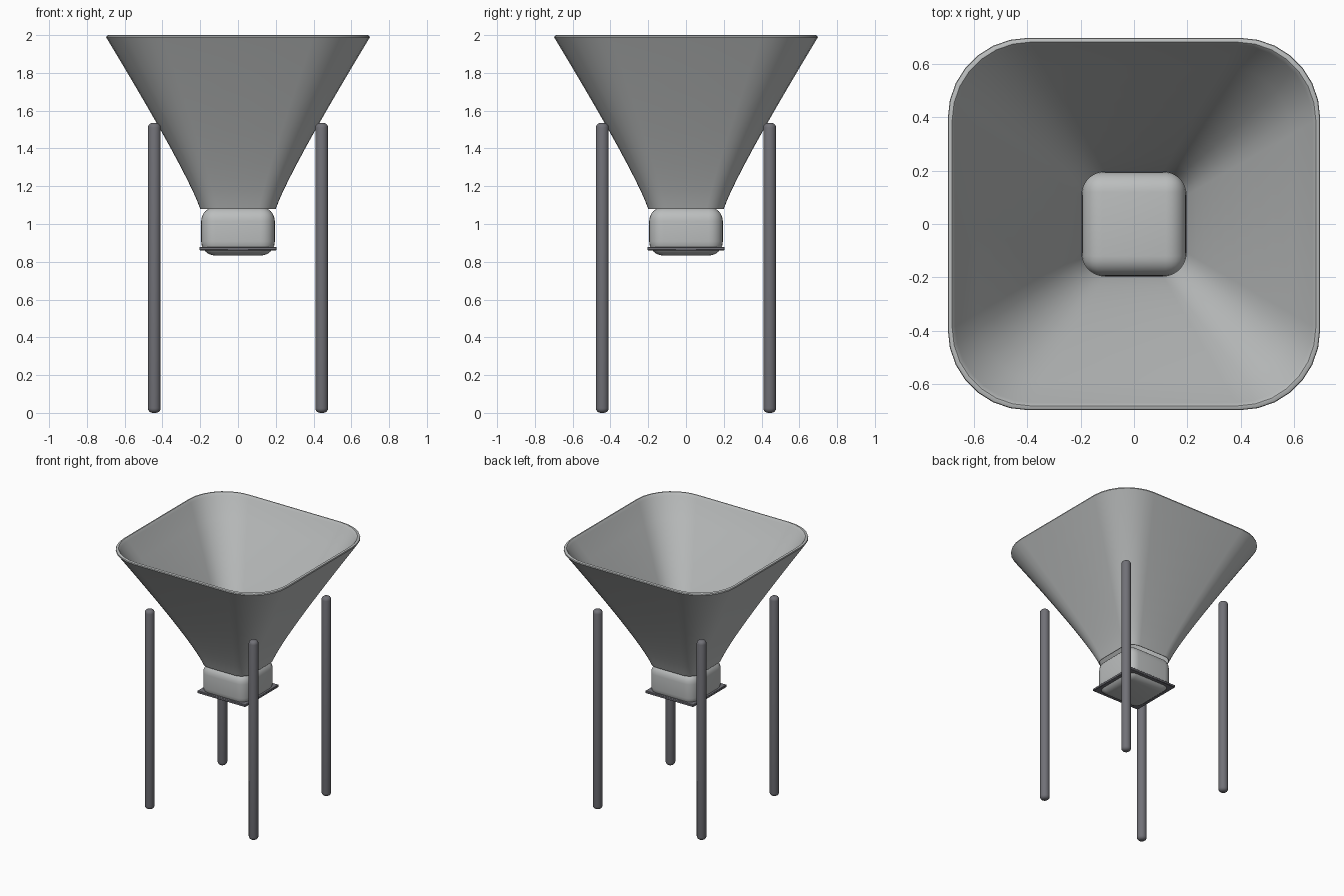
import bpy, bmesh, math

if "Cube" in bpy.data.objects:
    bpy.data.objects.remove(bpy.data.objects["Cube"])


def material(name, rgb):
    m = bpy.data.materials.new(name)
    m.diffuse_color = (*rgb, 1)
    m.use_nodes = True
    m.node_tree.nodes["Principled BSDF"].inputs["Base Color"].default_value = m.diffuse_color
    return m


LIGHT = material("light_grey_metal", (0.50, 0.515, 0.515))
DARK = material("dark_grey_steel", (0.165, 0.165, 0.185))


def finish(name, bm, mat, angle=40):
    bmesh.ops.recalc_face_normals(bm, faces=bm.faces)
    me = bpy.data.meshes.new(name)
    bm.to_mesh(me)
    bm.free()
    me.materials.append(mat)
    ob = bpy.data.objects.new(name, me)
    bpy.context.collection.objects.link(ob)
    bpy.ops.object.select_all(action='DESELECT')
    ob.select_set(True)
    bpy.context.view_layer.objects.active = ob
    bpy.ops.object.shade_smooth_by_angle(angle=math.radians(angle))
    return ob


def box(name, size, z, mat, bevel, segments):
    bm = bmesh.new()
    bmesh.ops.create_cube(bm, size=1)
    for v in bm.verts:
        v.co = (v.co.x * size[0], v.co.y * size[1], v.co.z * size[2] + z)
    bmesh.ops.bevel(bm, geom=bm.edges[:], offset=bevel, segments=segments,
                    profile=0.5, affect='EDGES')
    return finish(name, bm, mat)


def rounded_square(h, r, n=7):
    pts = []
    for q, (sx, sy) in enumerate(((1, 1), (-1, 1), (-1, -1), (1, -1))):
        for i in range(n + 1):
            a = math.pi / 2 * (q + i / n)
            pts.append((sx * (h - r) + r * math.cos(a), sy * (h - r) + r * math.sin(a)))
    return pts


# Hopper: flared funnel, outer wall up, round rim over, inner wall down
def flare(t, p0, p1, p2):
    return tuple((1 - t) ** 2 * a + 2 * t * (1 - t) * b + t * t * c
                 for a, b, c in zip(p0, p1, p2))


N = 10
outer = [flare(i / N, (0.200, 1.08), (0.265, 1.27), (0.690, 1.975)) for i in range(N + 1)]
inner = [flare(i / N, (0.196, 1.08), (0.252, 1.27), (0.670, 1.980)) for i in range(N + 1)]
rim = [(0.698, 1.988), (0.696, 1.996), (0.688, 2.0), (0.682, 2.0), (0.676, 1.993)]
bm = bmesh.new()
rings = []
for h, z in outer + rim + inner[::-1]:
    r = 0.09 + (h - 0.2) * 0.42
    rings.append([bm.verts.new((x, y, z)) for x, y in rounded_square(h, r)])
for a, b in zip(rings, rings[1:] + rings[:1]):
    for i in range(len(a)):
        j = (i + 1) % len(a)
        bm.faces.new((a[i], a[j], b[j], b[i]))
finish("hopper", bm, LIGHT)

# Outlet block and slide gate plate
box("outlet", (0.39, 0.39, 0.257), 0.9615, LIGHT, 0.075, 6)
box("gate_plate", (0.41, 0.41, 0.018), 0.87, DARK, 0.003, 1)

# Four round-ended legs
for sx, side in ((-1, "left"), (1, "right")):
    for sy, end in ((-1, "front"), (1, "back")):
        bm = bmesh.new()
        bmesh.ops.create_cone(bm, cap_ends=True, segments=24, radius1=0.034,
                              radius2=0.034, depth=1.535)
        caps = [e for e in bm.edges if abs(e.verts[0].co.z - e.verts[1].co.z) < 1e-4]
        bmesh.ops.bevel(bm, geom=caps, offset=0.025, segments=4, profile=0.5, affect='EDGES')
        bmesh.ops.translate(bm, verts=bm.verts, vec=(sx * 0.443, sy * 0.443, 0.7675))
        finish(f"{end}_{side}_leg", bm, DARK)
